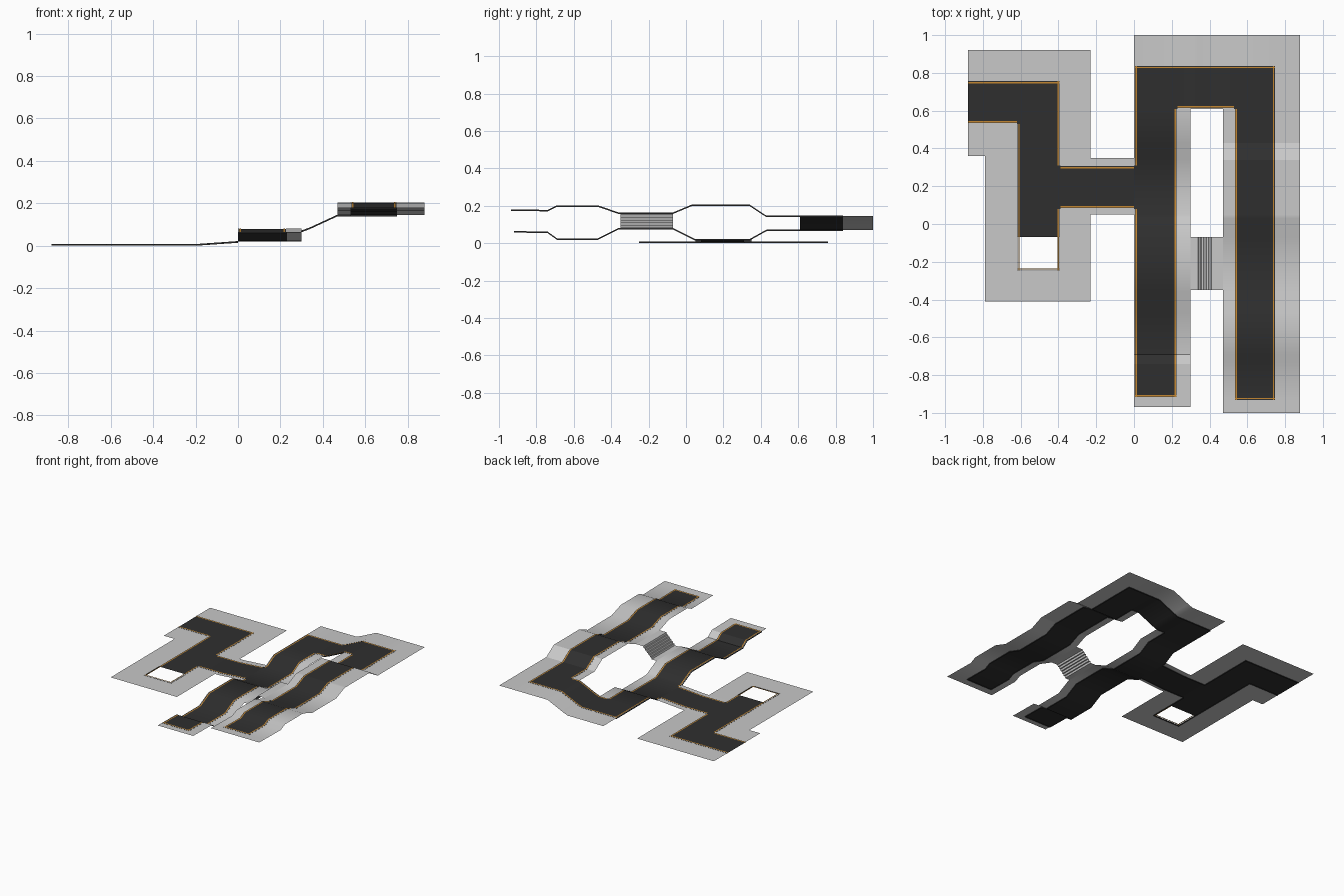
import bpy, bmesh

if "Cube" in bpy.data.objects:
    bpy.data.objects.remove(bpy.data.objects["Cube"])

def mat(name, rgb):
    m = bpy.data.materials.new(name)
    m.diffuse_color = (*rgb, 1)
    m.use_nodes = True
    m.node_tree.nodes["Principled BSDF"].inputs["Base Color"].default_value = m.diffuse_color
    return m

ROAD = mat("asphalt", (0.028, 0.028, 0.028))
PAVE = mat("pavement_grey", (0.58, 0.58, 0.58))
LINE = mat("orange_line", (0.55, 0.24, 0.03))

# Height profiles along y for the two long streets
LOW = [(-1, .064), (-.74, .06), (-.69, .024), (-.47, .024), (-.36, .08), (-.07, .08),
       (.05, .02), (.34, .02), (.43, .07), (1, .07)]
HIGH = [(-1, .18), (-.74, .176), (-.69, .2), (-.47, .2), (-.36, .162), (-.07, .162),
        (.03, .204), (.34, .204), (.43, .145), (1, .145)]
RAMP = [(.3, 0), (.34, .2), (.47, 1)]
XB = [-.2, 0, .3, .34, .47]
YB = sorted({p[0] for p in LOW + HIGH})

def interp(tab, t):
    if t <= tab[0][0]:
        return tab[0][1]
    for (a, u), (b, v) in zip(tab, tab[1:]):
        if t <= b:
            return u + (v - u) * (t - a) / (b - a)
    return tab[-1][1]

def height(x, y, cx):
    """Ground height at x, y; cx decides which street the point belongs to."""
    if cx < 0:
        return interp([(-.2, .006), (0, .02)], x)
    if cx < .3:
        return interp(LOW, y)
    if cx > .47:
        return interp(HIGH, y)
    return interp(LOW, y) + (interp(HIGH, y) - interp(LOW, y)) * interp(RAMP, x)

def cuts(a, b, breaks):
    return [a] + [k for k in breaks if a + 1e-5 < k < b - 1e-5] + [b]

def finish(name, bm, material):
    bmesh.ops.remove_doubles(bm, verts=bm.verts, dist=1e-5)
    me = bpy.data.meshes.new(name)
    bm.to_mesh(me)
    bm.free()
    me.materials.append(material)
    ob = bpy.data.objects.new(name, me)
    bpy.context.collection.objects.link(ob)
    bpy.ops.object.select_all(action='DESELECT')
    ob.select_set(True)
    bpy.context.view_layer.objects.active = ob
    bpy.ops.object.shade_smooth_by_angle()
    return ob

def sheet(name, rects, material, dz=0.0):
    """Draped sheet made of rectangles (x0, y0, x1, y1)."""
    bm = bmesh.new()
    for x0, y0, x1, y1 in rects:
        xs, ys = cuts(x0, x1, XB), cuts(y0, y1, YB)
        for a, b in zip(xs, xs[1:]):
            for c, d in zip(ys, ys[1:]):
                m = (a + b) / 2
                bm.faces.new([bm.verts.new((x, y, height(x, y, m) + dz))
                              for x, y in ((a, c), (b, c), (b, d), (a, d))])
    return finish(name, bm, material)

# Road surface
sheet("road_left", [(-.88, .53, -.62, .76), (-.62, .53, -.39, .76), (-.62, .31, -.39, .53),
                    (-.62, .08, -.39, .31), (-.62, -.07, -.39, .08), (-.39, .08, 0, .31)], ROAD)
sheet("road_streets", [(0, -.92, .23, .61), (0, .61, .23, .84), (.23, .61, .53, .84),
                       (.53, .61, .75, .84), (.53, -.935, .75, .61)], ROAD)

# Pavements around the roads
sheet("pavement_left", [(-.88, .76, -.39, .92), (-.39, .36, -.23, .92), (-.39, .31, 0, .35),
                        (-.39, .35, -.23, .36), (-.88, .36, -.79, .53), (-.79, -.25, -.62, .53),
                        (-.79, -.41, -.39, -.25), (-.39, -.41, -.23, .05), (-.39, .05, 0, .08)], PAVE, .001)
sheet("pavement_streets", [(0, .84, .75, 1), (.75, -.935, .88, 1), (.47, -1, .88, -.935),
                           (.47, -.935, .53, .61), (.23, -.92, .3, .61), (0, -.97, .3, -.92)], PAVE, .001)

# Stepped footbridge between the two streets
bm = bmesh.new()
N = 6
prof = [(.3, .081)]
for i in range(N):
    x = .34 + .08 * i / N
    prof += [(x, .081 + .082 * i / N), (x + .004, .081 + .082 * (i + 1) / N)]
prof.append((.47, .163))
for (x0, z0), (x1, z1) in zip(prof, prof[1:]):
    bm.faces.new([bm.verts.new(p) for p in
                  ((x0, -.35, z0), (x1, -.35, z1), (x1, -.07, z1), (x0, -.07, z0))])
finish("footbridge", bm, PAVE)

# Road outline, road always on the left of the direction of travel
OUTLINE = [(-.88, .53), (-.62, .53), (-.62, -.25), (-.39, -.25), (-.39, .08), (0, .08), (0, -.92),
           (.23, -.92), (.23, .61), (.53, .61), (.53, -.935), (.75, -.935), (.75, .84), (0, .84),
           (0, .31), (-.39, .31), (-.39, .76), (-.88, .76)]

def strips(inner, outer):
    out = []
    for (x0, y0), (x1, y1) in zip(OUTLINE, OUTLINE[1:]):
        L = abs(x1 - x0) + abs(y1 - y0)
        nx, ny = -(y1 - y0) / L, (x1 - x0) / L
        xs = sorted((x0 + nx * inner, x1 + nx * outer))
        ys = sorted((y0 + ny * inner, y1 + ny * outer))
        out.append((xs[0], ys[0], xs[1], ys[1]))
    return out

sheet("kerb_top", strips(0, .004), PAVE, .002)
sheet("edge_line", strips(.008, .015), LINE, .0015)

# Kerb walls along the outline
bm = bmesh.new()
for (x0, y0), (x1, y1) in zip(OUTLINE, OUTLINE[1:]):
    L = abs(x1 - x0) + abs(y1 - y0)
    nx = -(y1 - y0) / L
    if x0 == x1:
        pts = [(x0, y) for y in cuts(min(y0, y1), max(y0, y1), YB)]
    else:
        pts = [(x, y0) for x in cuts(min(x0, x1), max(x0, x1), XB)]
    for (a, c), (b, d) in zip(pts, pts[1:]):
        m = (a + b) / 2 + nx * .002
        h0, h1 = height(a, c, m), height(b, d, m)
        bm.faces.new([bm.verts.new(p) for p in ((a, c, h0 - .006), (b, d, h1 - .006),
                                                (b, d, h1 + .002), (a, c, h0 + .002))])
finish("kerb_wall", bm, ROAD)
